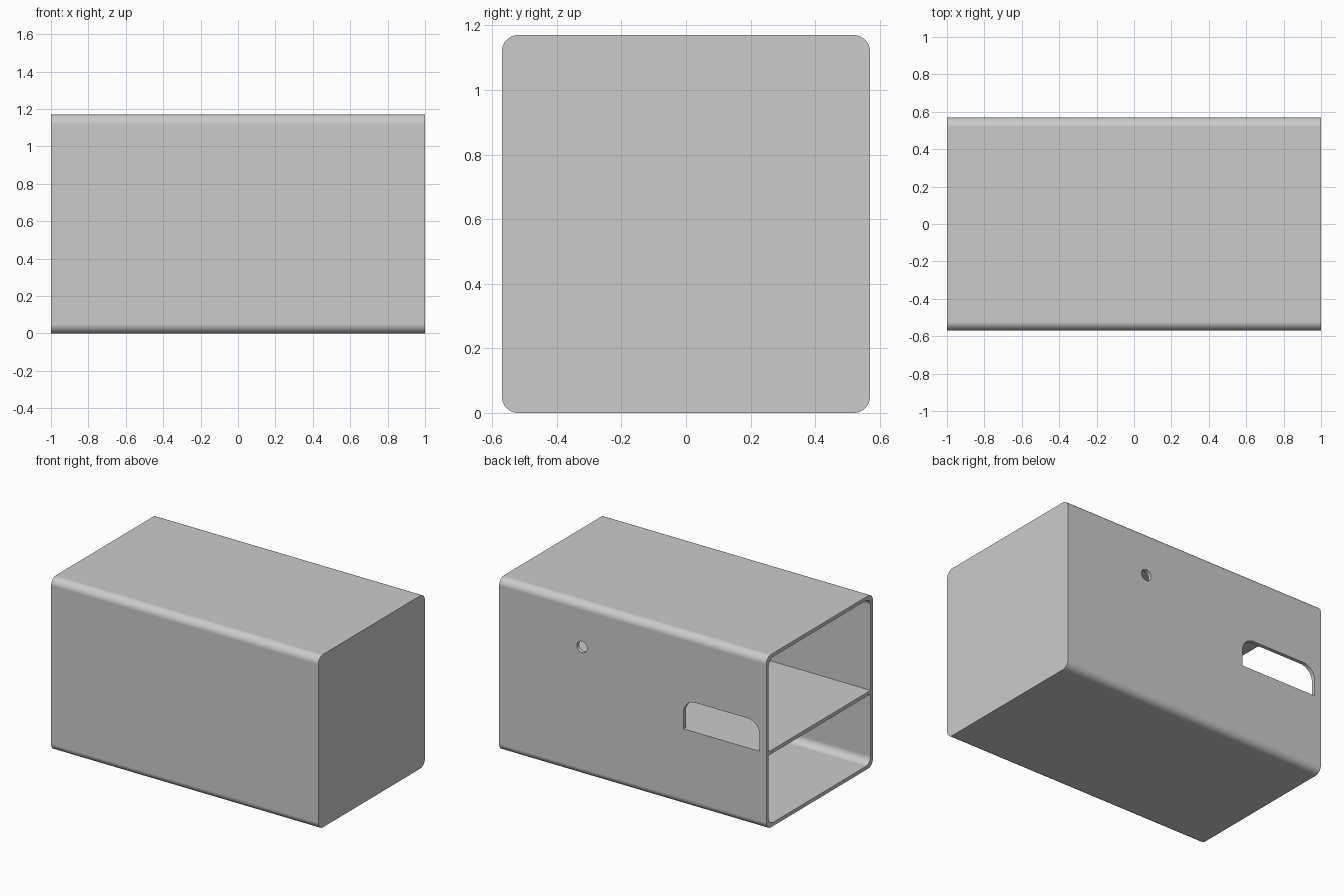
import bpy
import bmesh
from math import cos, sin, pi

cube = bpy.data.objects.get("Cube")
if cube:
    bpy.data.objects.remove(cube, do_unlink=True)

HALF_L, HALF_W, HEIGHT = 1.0, 0.57, 1.17
WALL, CORNER = 0.025, 0.05
SHELF_TOP = 0.52

grey = bpy.data.materials.new("light grey")
grey.use_nodes = True
colour = (0.6, 0.6, 0.6, 1)
grey.diffuse_color = colour
grey.node_tree.nodes["Principled BSDF"].inputs["Base Color"].default_value = colour


def rounded(u0, u1, v0, v1, low, high, steps=10):
    """Rectangle outline with separate radii for its lower and upper corners."""
    points = []
    corners = ((u1, v1, -1, -1, high), (u0, v1, 1, -1, high),
               (u0, v0, 1, 1, low), (u1, v0, -1, 1, low))
    for i, (u, v, su, sv, r) in enumerate(corners):
        for k in range(steps + 1 if r else 1):
            a = (i + k / steps) * pi / 2
            points.append((u + su * r + r * cos(a), v + sv * r + r * sin(a)))
    return points


def prism(name, outline, axis, start, end):
    """Extrude an outline (horizontal, z) along the x or y axis."""
    def place(u, v, depth):
        return (depth, u, v) if axis == "x" else (u, depth, v)

    bm = bmesh.new()
    face = bm.faces.new([bm.verts.new(place(u, v, start)) for u, v in outline])
    moved = bmesh.ops.extrude_face_region(bm, geom=[face])["geom"]
    bmesh.ops.translate(bm, verts=[g for g in moved if isinstance(g, bmesh.types.BMVert)],
                        vec=place(0, 0, end - start))
    bmesh.ops.remove_doubles(bm, verts=bm.verts, dist=0.0001)
    bmesh.ops.recalc_face_normals(bm, faces=bm.faces)
    mesh = bpy.data.meshes.new(name)
    bm.to_mesh(mesh)
    bm.free()
    mesh.materials.append(grey)
    obj = bpy.data.objects.new(name, mesh)
    bpy.context.collection.objects.link(obj)
    return obj


def activate(obj):
    bpy.ops.object.select_all(action="DESELECT")
    obj.select_set(True)
    bpy.context.view_layer.objects.active = obj


def cut(target, cutter):
    mod = target.modifiers.new("cut", "BOOLEAN")
    mod.operation = "DIFFERENCE"
    mod.solver = "EXACT"
    mod.object = cutter
    activate(target)
    bpy.ops.object.modifier_apply(modifier=mod.name)
    bpy.data.objects.remove(cutter, do_unlink=True)


# Rounded housing, closed at the +x end
housing = prism("housing", rounded(-HALF_W, HALF_W, 0, HEIGHT, CORNER, CORNER),
                "x", -HALF_L, HALF_L)

# Hollow interior, open at the -x end
inner = HALF_W - WALL
cut(housing, prism("interior_cutter",
                   rounded(-inner, inner, WALL, HEIGHT - WALL, CORNER, CORNER),
                   "x", -HALF_L - 0.2, HALF_L - WALL))

# Slot in the back wall, resting on the shelf, with rounded upper corners
cut(housing, prism("slot_cutter", rounded(-0.95, -0.38, SHELF_TOP, 0.72, 0, 0.09),
                   "y", 0.4, 0.8))

# Small round hole in the back wall
x, z, r = 0.38, 0.87, 0.038
cut(housing, prism("hole_cutter", rounded(x - r, x + r, z - r, z + r, r, r),
                   "y", 0.4, 0.8))

# Smooth fillets, flat walls
activate(housing)
bpy.ops.object.shade_smooth_by_angle(angle=pi / 6)
normals = housing.modifiers.new("flat walls", "WEIGHTED_NORMAL")
normals.keep_sharp = True

# Shelf dividing the interior into two compartments
prism("shelf", rounded(-inner, inner, SHELF_TOP - WALL, SHELF_TOP, 0, 0),
      "x", -HALF_L, HALF_L - WALL)
